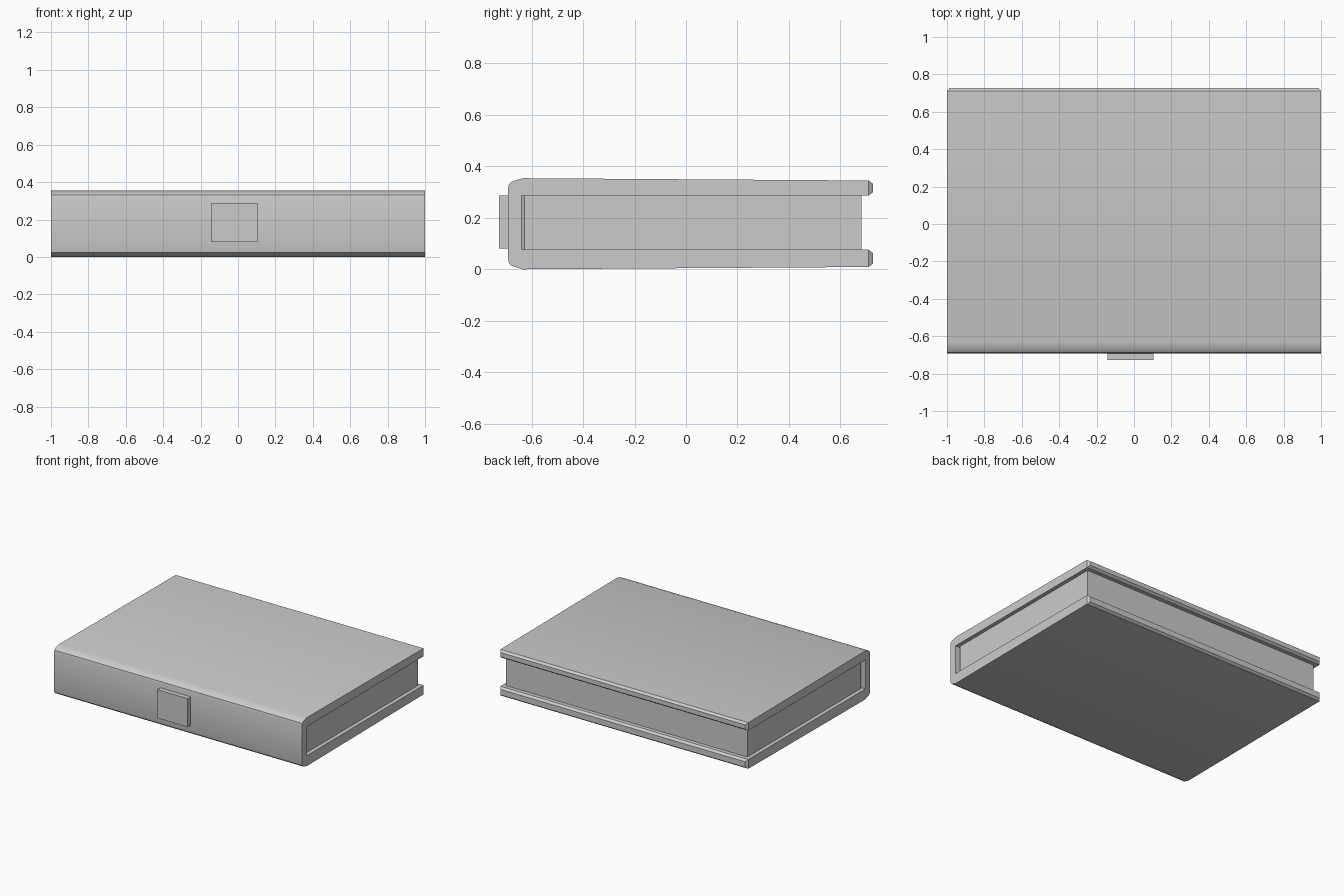
import bpy, bmesh, math
from mathutils import Vector

if "Cube" in bpy.data.objects:
    bpy.data.objects.remove(bpy.data.objects["Cube"])

H = 0.354  # total thickness


def make_object(name, bm, smooth=False):
    bmesh.ops.recalc_face_normals(bm, faces=bm.faces[:])
    mesh = bpy.data.meshes.new(name)
    bm.to_mesh(mesh)
    bm.free()
    ob = bpy.data.objects.new(name, mesh)
    bpy.context.collection.objects.link(ob)
    if smooth:
        bpy.ops.object.select_all(action='DESELECT')
        ob.select_set(True)
        bpy.context.view_layer.objects.active = ob
        bpy.ops.object.shade_smooth_by_angle(angle=math.radians(32))
    return ob


def extrude_profile(points, start, offset):
    """Prism from a closed outline, extruded along offset."""
    bm = bmesh.new()
    face = bm.faces.new([bm.verts.new(start + Vector(p)) for p in points])
    res = bmesh.ops.extrude_face_region(bm, geom=[face], use_keep_orig=True)
    verts = [v for v in res['geom'] if isinstance(v, bmesh.types.BMVert)]
    bmesh.ops.translate(bm, verts=verts, vec=offset)
    bmesh.ops.recalc_face_normals(bm, faces=bm.faces[:])
    return bm


# Cover: one U-shaped section wrapping top board, rounded spine and bottom board
top = [(0.710, 0.345), (-0.635, H), (-0.677, 0.341), (-0.688, 0.331), (-0.692, 0.315)]
bottom = [(y, H - z) for y, z in reversed(top)]
inner = [(0.710, 0.076), (-0.64, 0.076), (-0.64, 0.287), (0.710, 0.287)]
bm = extrude_profile([(0, y, z) for y, z in top + bottom + inner],
                     Vector((-1, 0, 0)), Vector((2, 0, 0)))
# Chamfered fore edges of both boards
ends = [f for f in bm.faces if f.normal.y > 0.9 and f.calc_center_median().y > 0.7]
bmesh.ops.inset_region(bm, faces=ends, thickness=0.013, depth=0.017,
                       use_even_offset=True, use_boundary=True)
make_object("cover", bm, smooth=True)

# Page block, recessed at the three open sides, slightly chamfered at the spine
px = 0.973
outline = [(-px, 0.683, 0), (px, 0.683, 0), (px, -0.627, 0), (px - 0.02, -0.64, 0),
           (-px + 0.02, -0.64, 0), (-px, -0.627, 0)]
make_object("pages", extrude_profile(outline, Vector((0, 0, 0.077)), Vector((0, 0, 0.209))))

# Small square label plate on the spine
plate = [(-0.143, 0, 0.08), (0.103, 0, 0.08), (0.103, 0, 0.287), (-0.143, 0, 0.287)]
make_object("spine_plate", extrude_profile(plate, Vector((0, -0.727, 0)), Vector((0, 0.04, 0))))
